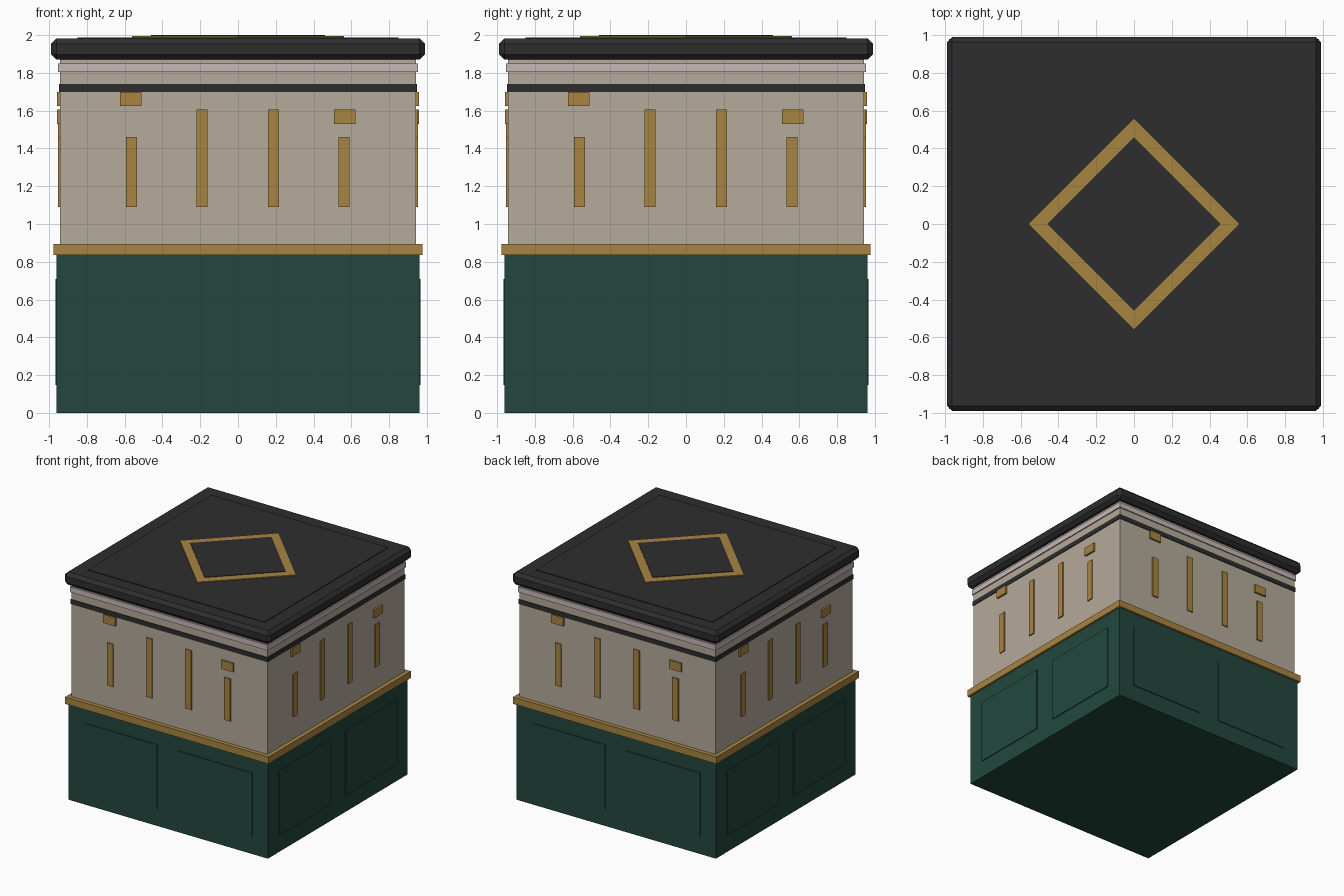
import bpy
import bmesh
from math import pi
from mathutils import Matrix, Vector

if "Cube" in bpy.data.objects:
    bpy.data.objects.remove(bpy.data.objects["Cube"], do_unlink=True)


def material(name, rgb):
    m = bpy.data.materials.new(name)
    m.use_nodes = True
    m.diffuse_color = (*rgb, 1)
    m.node_tree.nodes["Principled BSDF"].inputs["Base Color"].default_value = (*rgb, 1)
    return m


GREEN = material("dark green", (0.016, 0.064, 0.047))
GOLD = material("antique gold", (0.39, 0.23, 0.053))
STONE = material("warm stone", (0.46, 0.405, 0.325))
PINK = material("pale pink", (0.58, 0.48, 0.48))
BLACK = material("charcoal", (0.027, 0.027, 0.027))


def add_object(name, bm, mat):
    bmesh.ops.recalc_face_normals(bm, faces=bm.faces)
    mesh = bpy.data.meshes.new(name)
    bm.to_mesh(mesh)
    bm.free()
    mesh.materials.append(mat)
    obj = bpy.data.objects.new(name, mesh)
    bpy.context.collection.objects.link(obj)
    return obj


def box(name, lo, hi, mat, turn=0):
    """Box between two corners, turned about the vertical axis."""
    lo, hi = Vector(lo), Vector(hi)
    bm = bmesh.new()
    place = (Matrix.Rotation(turn, 4, 'Z') @ Matrix.Translation((lo + hi) / 2)
             @ Matrix.Diagonal((*(hi - lo), 1)))
    bmesh.ops.create_cube(bm, size=1, matrix=place)
    return add_object(name, bm, mat)


def slab(name, half, z0, z1, mat):
    """Square layer centred on the vertical axis."""
    return box(name, (-half, -half, z0), (half, half, z1), mat)


# Stacked square layers
slab("base", 0.96, 0, 0.84, GREEN)
slab("gold_ledge", 0.978, 0.835, 0.895, GOLD)
slab("upper_body", 0.942, 0.89, 1.88, STONE)
slab("dark_band", 0.948, 1.70, 1.74, BLACK)
slab("pink_band", 0.952, 1.804, 1.85, PINK)

# Lid with chamfered edges
lid = slab("lid", 0.99, 1.87, 1.982, BLACK)
chamfer = lid.modifiers.new("chamfer", 'BEVEL')
chamfer.width = 0.028
chamfer.segments = 1
slab("lid_panel", 0.85, 1.975, 1.988, BLACK)

# Diamond frame on the lid, with its dark centre
OUTER, INNER = 0.56, 0.46
bm = bmesh.new()
corners = [Matrix.Rotation(i * pi / 2, 3, 'Z') @ Vector((1, 0, 0)) for i in range(4)]
rings = [[bm.verts.new(c * r + Vector((0, 0, z))) for c in corners]
         for r, z in ((OUTER, 1.985), (OUTER, 1.996), (INNER, 1.996), (INNER, 1.985))]
for a, b in zip(rings, rings[1:] + rings[:1]):
    for i in range(4):
        j = (i + 1) % 4
        bm.faces.new((a[i], a[j], b[j], b[i]))
add_object("diamond_frame", bm, GOLD)

half = INNER / 2 ** 0.5
box("diamond_centre", (-half, -half, 1.985), (half, half, 2.0), BLACK, pi / 4)

# Raised marks repeated on all four walls: name, centre, half width, bottom, top, front
MARKS = (
    ("left_short_bar", -0.565, 0.029, 1.09, 1.46, 0.952),
    ("left_tall_bar", -0.19, 0.029, 1.09, 1.605, 0.952),
    ("right_tall_bar", 0.187, 0.029, 1.09, 1.605, 0.952),
    ("right_short_bar", 0.562, 0.029, 1.09, 1.46, 0.952),
    ("high_block", -0.568, 0.057, 1.626, 1.70, 0.959),
    ("low_block", 0.565, 0.057, 1.53, 1.605, 0.959),
)
for i, side in enumerate(("front", "right", "back", "left")):
    turn = i * pi / 2
    for name, x, w, z0, z1, y in MARKS:
        box(f"{side}_{name}", (x - w, -y, z0), (x + w, -0.93, z1), GOLD, turn)
    # Two thin panels on the base
    for label, x in (("first", -0.455), ("second", 0.455)):
        box(f"{side}_{label}_base_panel", (x - 0.355, -0.967, 0.147),
            (x + 0.355, -0.95, 0.708), GREEN, turn)
